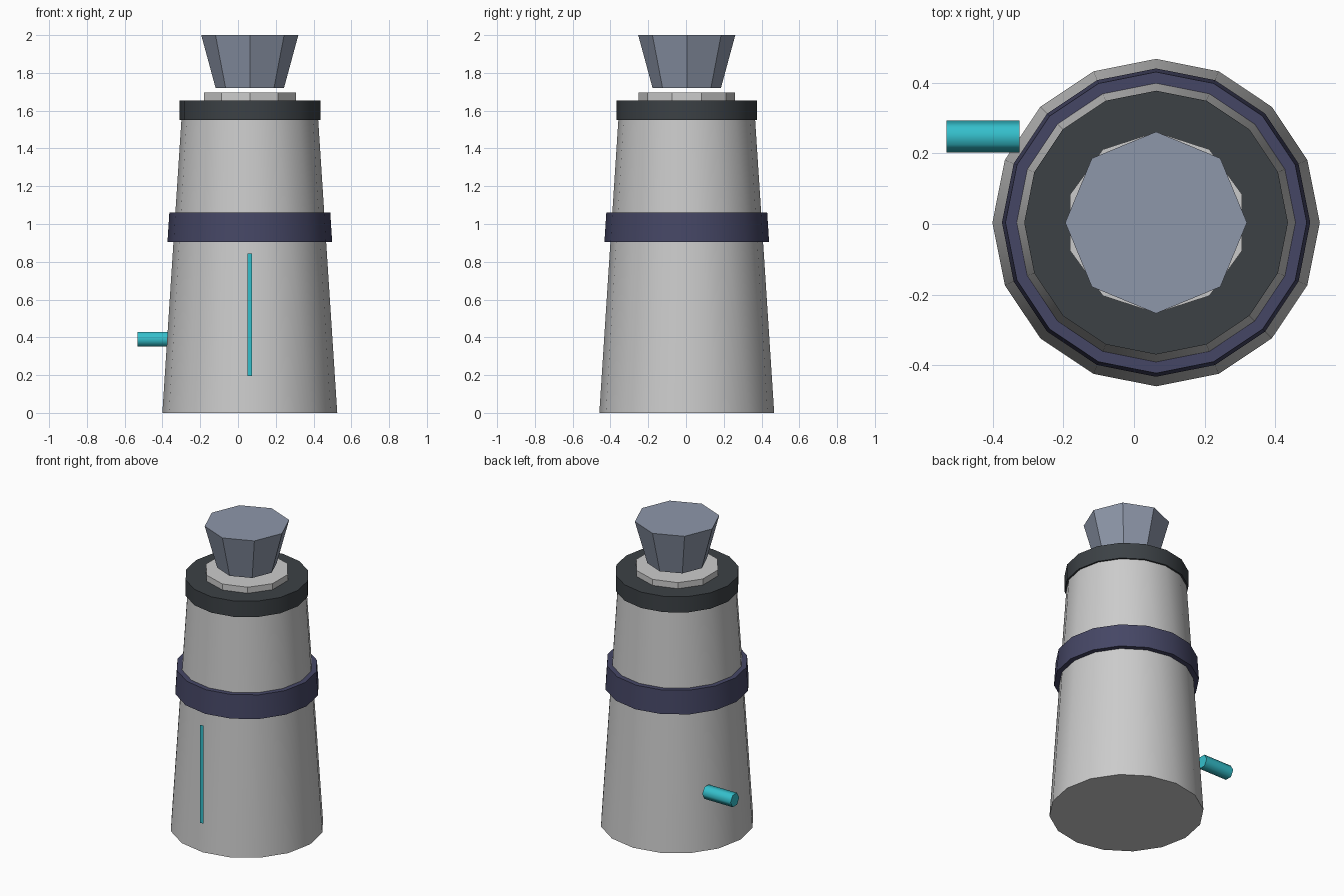
import bpy, bmesh, math
from mathutils import Matrix, Vector

if "Cube" in bpy.data.objects:
    bpy.data.objects.remove(bpy.data.objects["Cube"])

CX, CY = 0.0625, 0.004  # vertical axis of the flask


def material(name, rgb):
    m = bpy.data.materials.new(name)
    m.diffuse_color = (*rgb, 1)
    m.use_nodes = True
    m.node_tree.nodes["Principled BSDF"].inputs["Base Color"].default_value = m.diffuse_color
    return m


def add_object(name, bm, mat=None, smooth=None):
    mesh = bpy.data.meshes.new(name)
    bm.to_mesh(mesh)
    bm.free()
    ob = bpy.data.objects.new(name, mesh)
    bpy.context.collection.objects.link(ob)
    if mat:
        mesh.materials.append(mat)
    if smooth:
        bpy.ops.object.select_all(action='DESELECT')
        ob.select_set(True)
        bpy.context.view_layer.objects.active = ob
        bpy.ops.object.shade_smooth_by_angle(angle=math.radians(smooth))
    return ob


def frustum(name, z0, z1, r0, r1, sides, mat=None, smooth=None):
    bm = bmesh.new()
    bmesh.ops.create_cone(bm, cap_ends=True, segments=sides, radius1=r0, radius2=r1,
                          depth=z1 - z0, matrix=Matrix.Translation((CX, CY, (z0 + z1) / 2)))
    return add_object(name, bm, mat, smooth)


navy = material("navy", (0.06, 0.062, 0.13))
charcoal = material("charcoal", (0.045, 0.053, 0.06))
slate = material("slate", (0.27, 0.31, 0.40))
cyan = material("cyan", (0.035, 0.52, 0.60))

# Stacked round parts
frustum("body", 0.0, 1.6, 0.463, 0.359, 16, smooth=30)
frustum("grip_band", 0.905, 1.06, 0.436, 0.426, 16, navy, 30)
frustum("collar", 1.55, 1.655, 0.373, 0.373, 16, charcoal, 30)
frustum("neck_disc", 1.655, 1.695, 0.256, 0.256, 10)
frustum("cap", 1.72, 2.0, 0.181, 0.257, 8, slate)

# Hexagonal side peg, lying along x
bm = bmesh.new()
bmesh.ops.create_cone(bm, cap_ends=True, segments=6, radius1=0.045, radius2=0.045, depth=0.207,
                      matrix=Matrix.Translation((-0.4275, 0.2475, 0.39)) @ Matrix.Rotation(math.pi / 2, 4, 'Y'))
add_object("side_peg", bm, cyan, 65)

# Thin gauge strip standing in front of the body
bm = bmesh.new()
x0, x1, z0, z1 = CX - 0.0125, CX + 0.0125, 0.195, 0.843
bm.faces.new([bm.verts.new(Vector((x, -0.467, z))) for x, z in ((x0, z0), (x1, z0), (x1, z1), (x0, z1))])
add_object("gauge_strip", bm, cyan)
